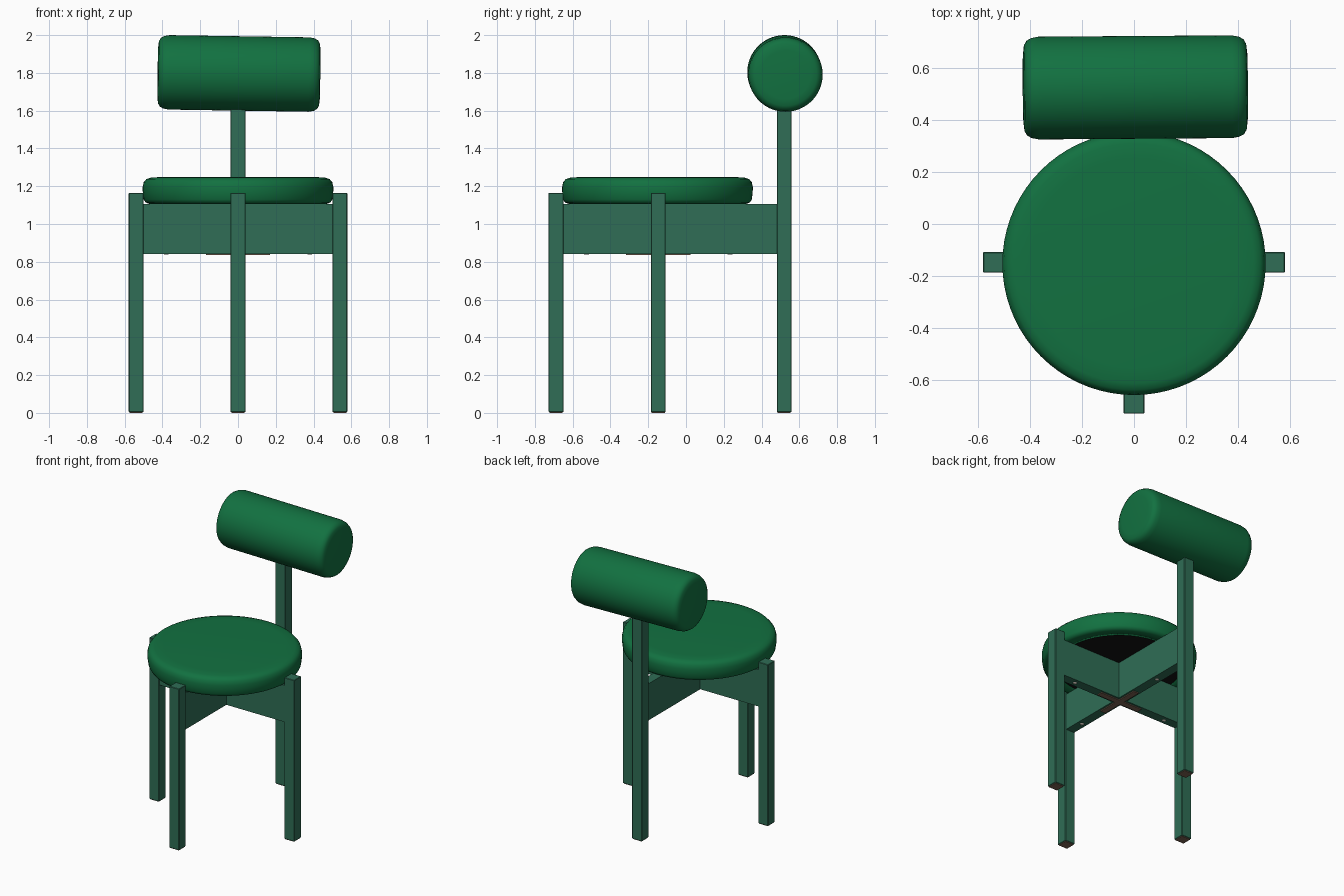
import bpy, bmesh, math
from mathutils import Matrix, Vector

if "Cube" in bpy.data.objects:
    bpy.data.objects.remove(bpy.data.objects["Cube"])


def material(name, rgb):
    m = bpy.data.materials.new(name)
    m.diffuse_color = (*rgb, 1)
    m.use_nodes = True
    m.node_tree.nodes["Principled BSDF"].inputs["Base Color"].default_value = m.diffuse_color
    return m


FABRIC = material("green fabric", (0.006, 0.165, 0.052))
WOOD = material("grey green wood", (0.029, 0.155, 0.092))
BROWN = material("brown pads", (0.20, 0.125, 0.085))
BLACK = material("black lining", (0.006, 0.006, 0.006))
PALE = material("pale screw", (0.75, 0.70, 0.60))

CX, CY = 0.0, -0.147      # centre of the seat and cross frame


def finish(bm, name, mat, smooth=False):
    bmesh.ops.recalc_face_normals(bm, faces=bm.faces)
    for f in bm.faces:
        f.smooth = smooth
    me = bpy.data.meshes.new(name)
    bm.to_mesh(me)
    bm.free()
    me.materials.append(mat)
    ob = bpy.data.objects.new(name, me)
    bpy.context.collection.objects.link(ob)
    return ob


def box(name, lo, hi, mat, bevel=0.0):
    lo, hi = Vector(lo), Vector(hi)
    bm = bmesh.new()
    bmesh.ops.create_cube(bm, size=1, matrix=Matrix.Translation((lo + hi) / 2)
                          @ Matrix.Diagonal((*(hi - lo), 1)))
    ob = finish(bm, name, mat)
    if bevel:
        mod = ob.modifiers.new("bevel", 'BEVEL')
        mod.width, mod.segments = bevel, 1
    return ob


def lathe(name, profile, mat, steps=72):
    """Turn a (radius, z) profile around the z axis."""
    bm = bmesh.new()
    verts = [bm.verts.new((r, 0, z)) for r, z in profile]
    edges = [bm.edges.new(p) for p in zip(verts, verts[1:])]
    bmesh.ops.spin(bm, geom=verts + edges, cent=(0, 0, 0), axis=(0, 0, 1),
                   angle=math.tau, steps=steps)
    bmesh.ops.remove_doubles(bm, verts=bm.verts, dist=1e-4)
    return finish(bm, name, mat, True)


# Legs with floor pads; the back leg rises into the backrest
H = 0.0395
legs = {"front_leg": (0, -0.688, 1.165), "left_leg": (-0.539, CY, 1.165),
        "right_leg": (0.539, CY, 1.165), "back_leg": (0, 0.52, 1.66)}
for name, (x, y, top) in legs.items():
    box(name, (x - H, y - H, 0.004), (x + H, y + H, top), WOOD, 0.003)
    p = H - 0.005
    box(name + "_pad", (x - p, y - p, 0), (x + p, y + p, 0.006), BROWN)

# Cross frame rails
T = 0.034
box("side_rail", (-0.51, CY - T, 0.842), (0.51, CY + T, 1.106), WOOD)
box("front_rail", (-T, -0.66, 0.842), (T, CY - T, 1.106), WOOD)
box("back_rail", (-T, CY + T, 0.842), (T, 0.49, 1.106), WOOD)

# Bracket plates and screws under the crossing
W, L = 0.021, 0.17
box("bracket_side", (-L, CY - W, 0.836), (L, CY + W, 0.843), BROWN)
box("bracket_front", (-W, CY - L, 0.836), (W, CY - W, 0.843), BROWN)
box("bracket_back", (-W, CY + W, 0.836), (W, CY + L, 0.843), BROWN)
for i in range(4):
    a = i * math.pi / 2
    s = lathe("rail_screw", [(0, 0.839), (0.013, 0.839), (0.013, 0.843)], PALE, 12)
    s.location = (0.38 * math.cos(a), CY + 0.38 * math.sin(a), 0)

# Round seat cushion with a dark lining underneath
seat = lathe("seat", [(0, 1.249), (0.40, 1.249), (0.46, 1.246), (0.485, 1.238),
                      (0.499, 1.222), (0.505, 1.195), (0.504, 1.165),
                      (0.499, 1.13), (0.49, 1.114), (0.47, 1.107),
                      (0.41, 1.108), (0.41, 1.125)], FABRIC)
lining = lathe("seat_lining", [(0, 1.109), (0.412, 1.109), (0.412, 1.13),
                               (0, 1.13)], BLACK)
lining.data.shade_flat()
for ob in (seat, lining):
    ob.location = (0, -0.151, 0)

# Bolster backrest lying along x, very slightly tilted
R, E = 0.197, 0.43
half = [(0, E), (0.13, E), (0.165, E - 0.004), (0.182, E - 0.014),
        (0.192, E - 0.032), (R, E - 0.06)]
back = lathe("backrest", half + [(r, -z) for r, z in reversed(half)], FABRIC)
back.rotation_euler = (0, math.pi / 2 + math.radians(0.9), math.radians(0.4))
back.location = (0.005, 0.524, 1.797)
